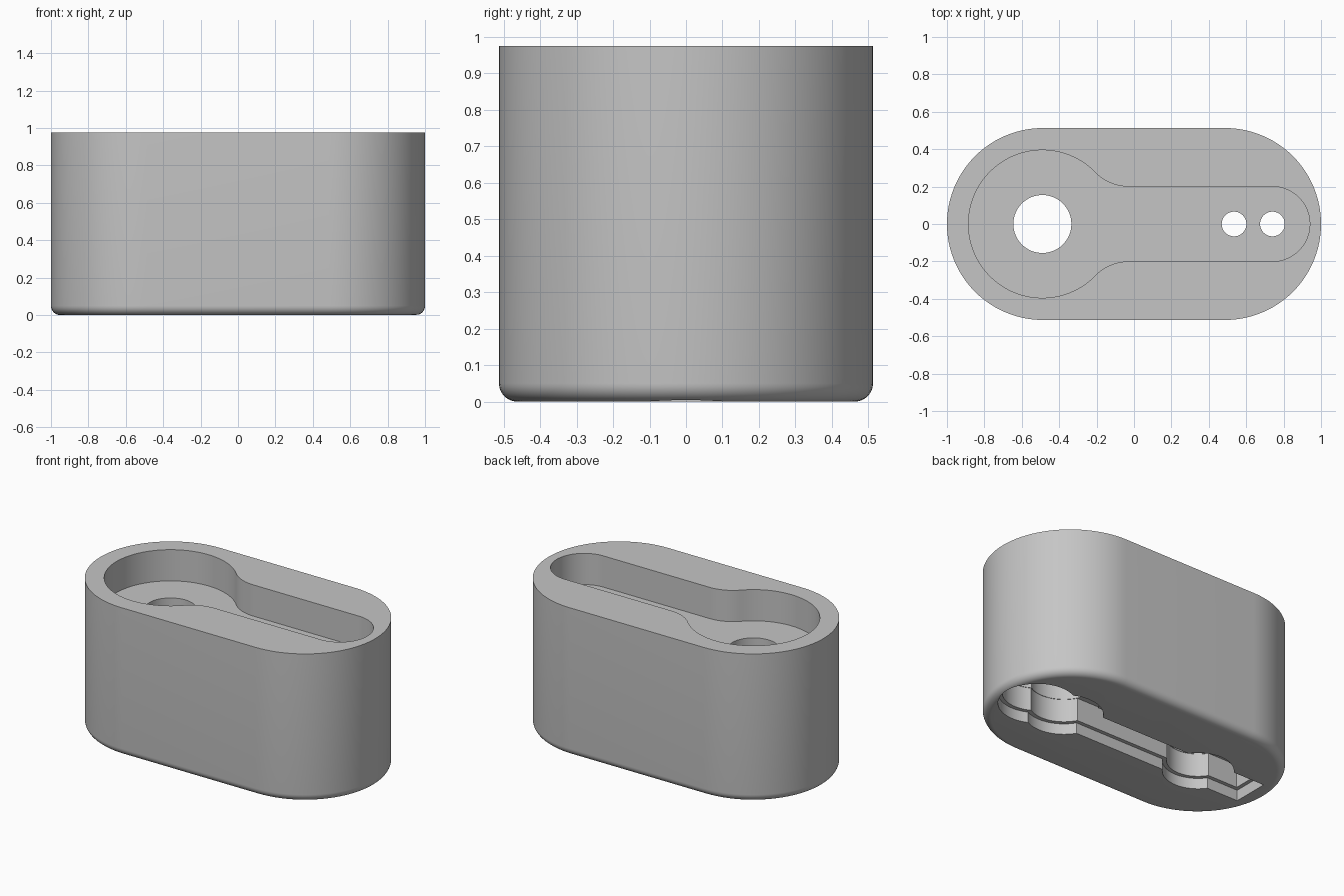
import bpy, bmesh, math

cube = bpy.data.objects.get("Cube")
if cube:
    bpy.data.objects.remove(cube, do_unlink=True)

# ---- main dimensions ----
END_X, END_R, HEIGHT, FILLET = 0.487, 0.513, 0.975, 0.05
BIG_X, SMALL_X = -0.49, (0.74, 0.535)
POCKET_FLOOR, BORE_TOP = 0.77, 0.65

grey = bpy.data.materials.new("light_grey")
grey.use_nodes = True
grey.diffuse_color = (0.56, 0.56, 0.56, 1)
grey.node_tree.nodes["Principled BSDF"].inputs["Base Color"].default_value = (0.56, 0.56, 0.56, 1)


def arc(cx, cy, r, a0, a1, n=24):
    return [(cx + r * math.cos(a0 + (a1 - a0) * i / n),
             cy + r * math.sin(a0 + (a1 - a0) * i / n)) for i in range(n + 1)]


def mirrored(half):
    """Close an upper half outline (from +x to -x) with its mirror below."""
    lower = [(x, -y) for x, y in reversed(half) if y > 1e-6]
    return half + lower


def loft(name, layers):
    """Solid from equal-length outlines stacked as (outline, z)."""
    bm = bmesh.new()
    rings = [[bm.verts.new((x, y, z)) for x, y in pts] for pts, z in layers]
    n = len(rings[0])
    for a, b in zip(rings, rings[1:]):
        for i in range(n):
            j = (i + 1) % n
            bm.faces.new((a[i], a[j], b[j], b[i]))
    bm.faces.new(rings[0][::-1])
    bm.faces.new(rings[-1])
    bmesh.ops.recalc_face_normals(bm, faces=bm.faces)
    mesh = bpy.data.meshes.new(name)
    bm.to_mesh(mesh)
    bm.free()
    mesh.materials.append(grey)
    obj = bpy.data.objects.new(name, mesh)
    bpy.context.collection.objects.link(obj)
    return obj


def stadium(r):
    q = math.pi / 2
    return arc(END_X, 0, r, -q, q, 48) + arc(-END_X, 0, r, q, 3 * q, 48)


def circle(cx, r):
    return arc(cx, 0, r, 0, 2 * math.pi, 64)[:-1]


def twin_arcs(r, last):
    """Upper outline over the two overlapping small bores."""
    mid = sum(SMALL_X) / 2
    first = arc(SMALL_X[0], 0, r, 0, math.acos((mid - SMALL_X[0]) / r))
    return first + arc(SMALL_X[1], 0, r, math.acos((mid - SMALL_X[1]) / r), last)[1:]


def underside_outline(d):
    """Bores joined by a channel, inset by d."""
    h, rs, rb = 0.12 - d, 0.23 - d, 0.21 - d
    ab = math.asin(h / rb)
    half = twin_arcs(rs, math.pi - math.asin(h / rs))
    half += arc(BIG_X, 0, rb, ab, math.pi - ab) + [(-0.89 + d, h)]
    return mirrored(half)


def pocket_outline():
    """Keyhole pocket: wide round end blended into a narrow slot."""
    r, h, blend, bx = 0.395, 0.2, 0.245, -0.03
    t = math.atan2(h + blend, bx - BIG_X)
    half = arc(0.74, 0, h, 0, math.pi / 2)
    half += arc(bx, h + blend, blend, -math.pi / 2, t - math.pi, 12)
    half += arc(BIG_X, 0, r, t, math.pi, 40)[1:]
    return mirrored(half)


# ---- body with a rounded bottom edge ----
layers = []
for i in range(9):
    a = math.pi / 2 * i / 8
    layers.append((stadium(END_R - FILLET * (1 - math.sin(a))), FILLET * (1 - math.cos(a))))
body = loft("housing_body", layers + [(stadium(END_R), HEIGHT)])


def cut(name, outline, z0, z1):
    tool = loft(name, [(outline, z0), (outline, z1)])
    tool.hide_render = True
    mod = body.modifiers.new(name, "BOOLEAN")
    mod.operation, mod.solver, mod.object = "DIFFERENCE", "EXACT", tool
    bpy.context.view_layer.objects.active = body
    bpy.ops.object.modifier_apply(modifier=name)
    mesh = tool.data
    bpy.data.objects.remove(tool, do_unlink=True)
    bpy.data.meshes.remove(mesh)


bpy.ops.object.select_all(action="DESELECT")
body.select_set(True)

# top pocket
cut("top_pocket", pocket_outline(), POCKET_FLOOR, 1.2)
# underside: stepped cover recess, cable channel, deep bores
cut("cover_recess", underside_outline(0), -0.2, 0.07)
cut("cable_channel", underside_outline(0.025), -0.15, 0.22)
cut("large_bore", circle(BIG_X, 0.182), -0.1, BORE_TOP)
cut("twin_bore", mirrored(twin_arcs(0.202, math.pi)), -0.1, BORE_TOP)
# holes through the pocket floor
cut("large_hole", circle(BIG_X, 0.155), 0.5, 0.9)
for x in SMALL_X:
    cut("small_hole", circle(x, 0.066), 0.5, 0.9)

# ---- smooth shading with sharp rims ----
bpy.context.view_layer.objects.active = body
body.select_set(True)
bpy.ops.object.shade_smooth_by_angle(angle=math.radians(30))
